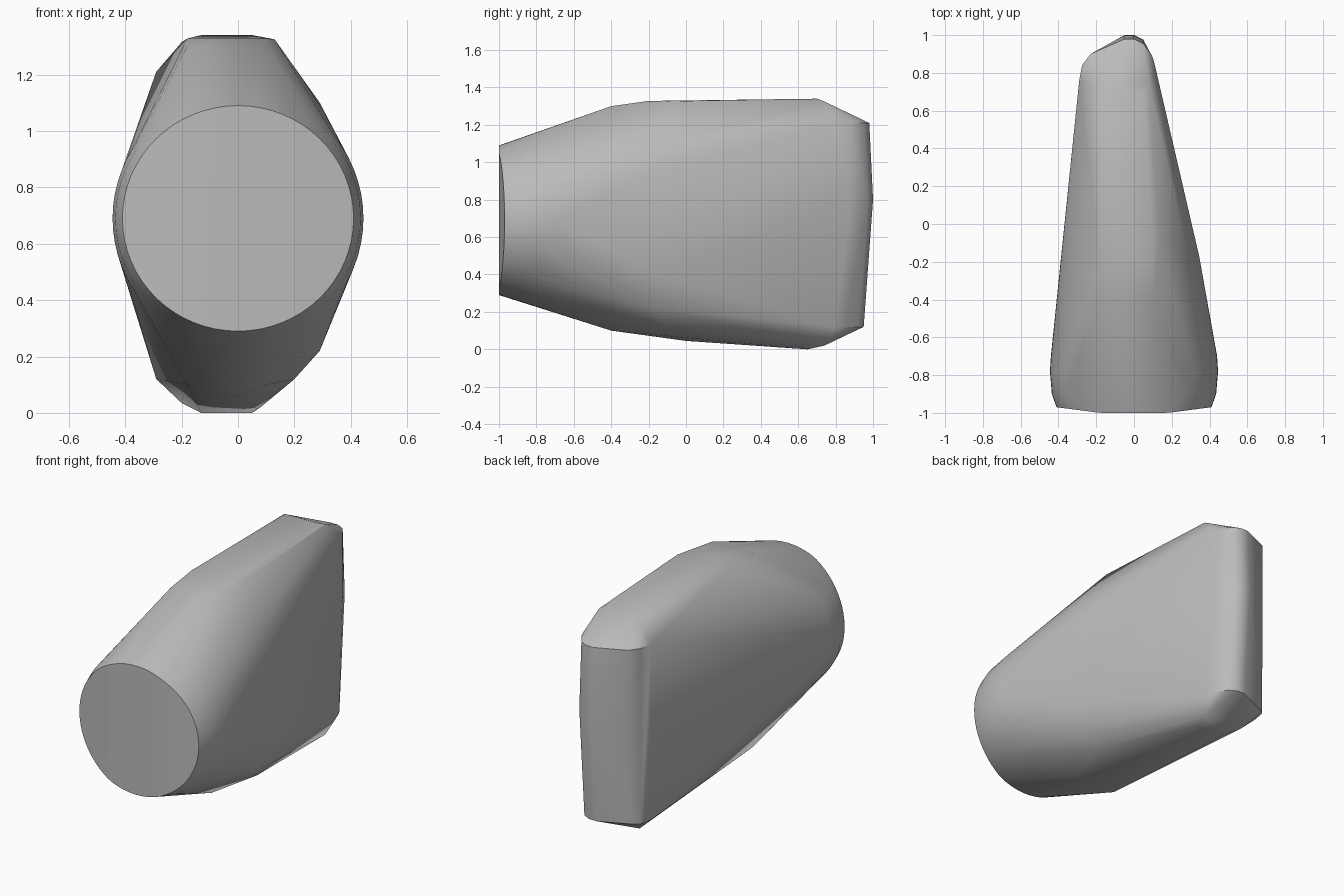
import bpy, bmesh, math

cube = bpy.data.objects.get("Cube")
if cube:
    bpy.data.objects.remove(cube, do_unlink=True)

MID = 0.69
bm = bmesh.new()


def add(x, y, *heights):
    for z in heights:
        bm.verts.new((x, y, z))


def ring(y, rx, rz, bend=0.0, n=64):
    """Elliptical section; bend pulls the flanks of the ring backwards."""
    for i in range(n):
        a = math.tau * i / n
        x = rx * math.cos(a)
        add(x, y + bend * max(0, abs(x) - 0.18) / 0.23, MID + rz * math.sin(a))


# Round nose face, and the widest section behind it
ring(-1.0, 0.41, 0.4, bend=0.03)
ring(-0.9, 0.435, 0.43)
ring(-0.78, 0.445, 0.455)
ring(-0.7, 0.44, 0.465)

# Shoulders of the top and belly
for x in (-0.18, -0.05, 0.1):
    add(x, -0.4, 1.3, 0.1)
    add(x, -0.2, 1.328)
add(-0.04, 0.0, 0.045)
add(0.13, -0.1, 1.325)

# Bulging left flank
add(0.345, -0.17, 0.4, 0.95)
add(0.29, -0.17, 0.22, 1.1)
add(0.2, -0.1, 0.12)

# Narrow tail: outline in plan, run between the lower and upper corners
tail = [(-0.29, 0.76), (-0.275, 0.84), (-0.23, 0.9), (-0.05, 0.98),
        (0.0, 0.98), (0.05, 0.955), (0.1, 0.88), (0.12, 0.8)]
for x, y in tail:
    add(x, y - 0.03 * (y > 0.85), 0.12)
    add(x, y, 1.21)
    add(x, y + 0.02 * (y > 0.95), 0.8)

# Chamfered top and bottom of the tail
for x in (-0.13, 0.05):
    add(x, 0.7, 1.34)
    add(x, 0.65, 0.0)
add(-0.2, 0.74, 1.315, 0.035)
add(0.08, 0.74, 1.325, 0.02)

# Skin all sections into one closed shell
hull = bmesh.ops.convex_hull(bm, input=bm.verts)
loose = {v for v in hull["geom_interior"] + hull["geom_unused"]
         if isinstance(v, bmesh.types.BMVert) and v.is_valid and not v.link_faces}
bmesh.ops.delete(bm, geom=list(loose), context="VERTS")
bmesh.ops.dissolve_limit(bm, angle_limit=math.radians(1),
                         verts=bm.verts, edges=bm.edges)
bmesh.ops.recalc_face_normals(bm, faces=bm.faces)

mesh = bpy.data.meshes.new("tapered_body")
bm.to_mesh(mesh)
bm.free()
body = bpy.data.objects.new("tapered_body", mesh)
bpy.context.collection.objects.link(body)

grey = bpy.data.materials.new("plain grey")
grey.use_nodes = True
grey.diffuse_color = (0.5, 0.5, 0.5, 1)
grey.node_tree.nodes["Principled BSDF"].inputs["Base Color"].default_value = (0.5, 0.5, 0.5, 1)
mesh.materials.append(grey)

bpy.ops.object.select_all(action="DESELECT")
body.select_set(True)
bpy.context.view_layer.objects.active = body
bpy.ops.object.shade_smooth_by_angle(angle=math.radians(30))
